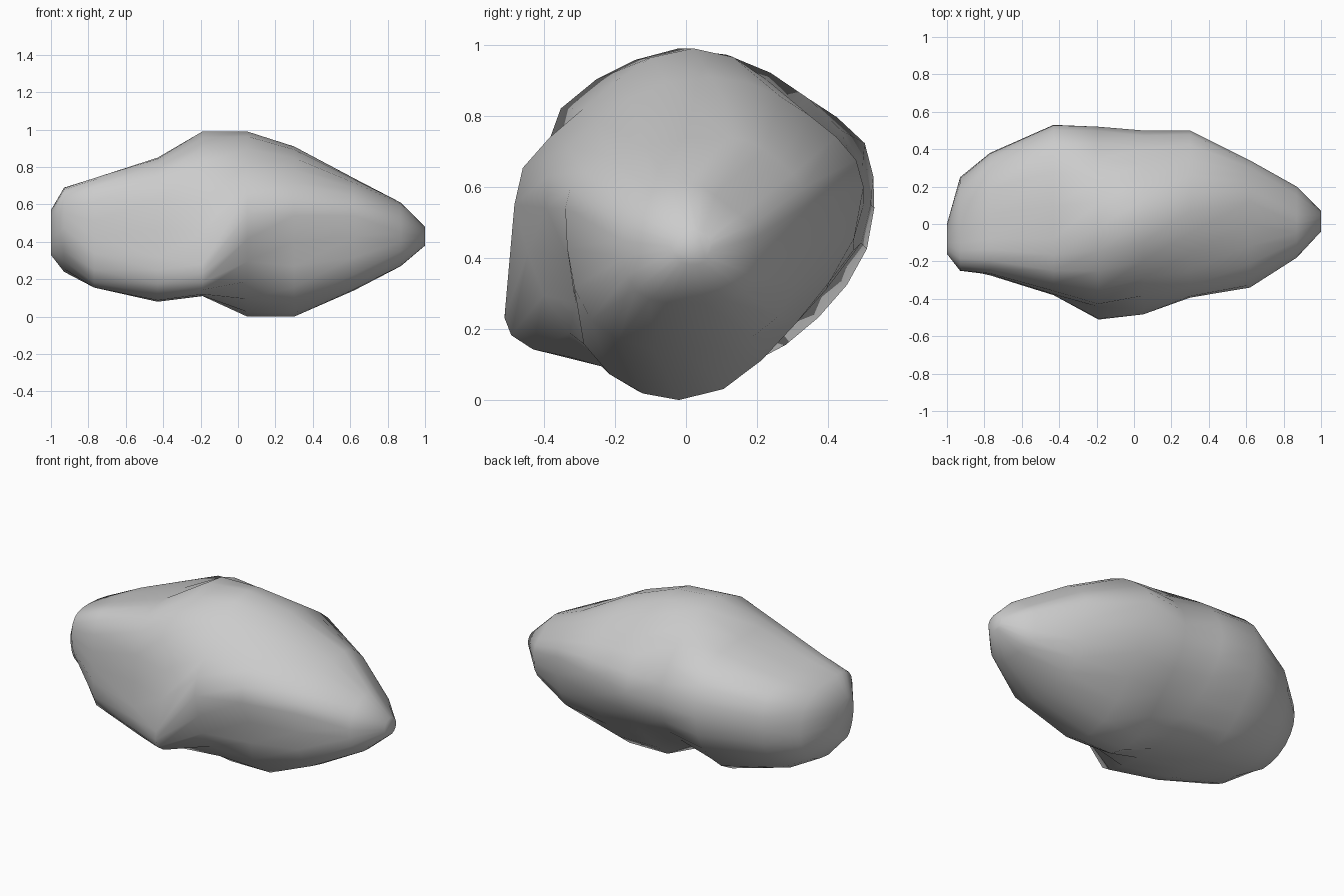
import bpy, bmesh, math
from mathutils import Vector

# Cross-sections along x: (x, top y, top z, back y, back z, bottom y, bottom z, front y, front z)
SECTIONS = [
    (-1.00, -0.10, 0.57, 0.00, 0.45, -0.08, 0.33, -0.16, 0.50),
    (-0.93, -0.10, 0.69, 0.25, 0.46, -0.02, 0.24, -0.25, 0.55),
    (-0.77, -0.08, 0.74, 0.38, 0.50, 0.02, 0.16, -0.27, 0.42),
    (-0.43, -0.08, 0.85, 0.53, 0.54, 0.06, 0.08, -0.38, 0.32),
    (-0.19, -0.02, 0.99, 0.52, 0.55, -0.06, 0.11, -0.52, 0.28),
    (0.05, 0.02, 0.99, 0.50, 0.55, -0.02, 0.00, -0.49, 0.55),
    (0.30, 0.07, 0.91, 0.50, 0.60, -0.02, 0.00, -0.41, 0.54),
    (0.62, 0.12, 0.74, 0.34, 0.55, 0.00, 0.14, -0.34, 0.54),
    (0.87, 0.00, 0.61, 0.20, 0.46, 0.00, 0.27, -0.18, 0.45),
    (1.00, 0.02, 0.48, 0.07, 0.43, 0.02, 0.38, -0.04, 0.43),
]
# Corner fullness per section: (upper back, lower back, lower front, upper front)
FULL = [
    (0, 0, 0, 0),
    (0.06, 0, -0.06, 0.08),
    (0.10, 0, 0.20, 0.14),
    (0.12, -0.04, 0.14, 0.08),
    (-0.03, -0.05, 0.10, -0.06),
    (-0.09, -0.09, -0.05, -0.10),
    (-0.06, -0.07, 0.00, -0.04),
    (-0.06, 0.06, 0.08, 0.02),
    (-0.12, 0.12, 0.08, 0),
    (0, 0, 0, 0),
]
# Local lumps and dents: (centre, radius, push)
BUMPS = [
    ((-0.10, -0.49, 0.42), 0.12, (0, 0.10, 0)),        # crease above the lower front lump
    ((-0.21, -0.34, 0.78), 0.14, (0, -0.01, 0.09)),    # front shoulder
    ((0.30, -0.39, 0.36), 0.15, (0, 0.07, 0)),         # hollow under the overhang
]
SIDES = 24


def ring(sec, full):
    """Four quarter ellipses through the top, back, bottom and front points."""
    x = sec[0]
    top, back, bottom, front = [(sec[i], sec[i + 1]) for i in (1, 3, 5, 7)]
    pts = []
    for i in range(SIDES):
        a = 2 * math.pi * i / SIDES
        s, c = math.sin(a), math.cos(a)
        pole = top if c >= 0 else bottom
        side = back if s >= 0 else front
        f = full[int(4 * i / SIDES)] * math.sin(2 * a) ** 2
        v = Vector((x, pole[0] + (side[0] - pole[0]) * (abs(s) + f),
                    side[1] + (pole[1] - side[1]) * (abs(c) + f)))
        move = Vector()
        for centre, r, push in BUMPS:
            d = (v - Vector(centre)).length / r
            move += Vector(push) * math.exp(-d * d)
        pts.append(v + move)
    return pts


# Rock body: loft the sections and cap both ends
bm = bmesh.new()
rings = [[bm.verts.new(v) for v in ring(s, f)] for s, f in zip(SECTIONS, FULL)]
for a, b in zip(rings, rings[1:]):
    for i in range(SIDES):
        j = (i + 1) % SIDES
        bm.faces.new((a[i], a[j], b[j], b[i]))
bm.faces.new(rings[0])
bm.faces.new(rings[-1])
bmesh.ops.recalc_face_normals(bm, faces=bm.faces[:])
for f in bm.faces:
    f.smooth = True
mesh = bpy.data.meshes.new("rock")
bm.to_mesh(mesh)
bm.free()
bpy.context.collection.objects.link(bpy.data.objects.new("rock", mesh))
